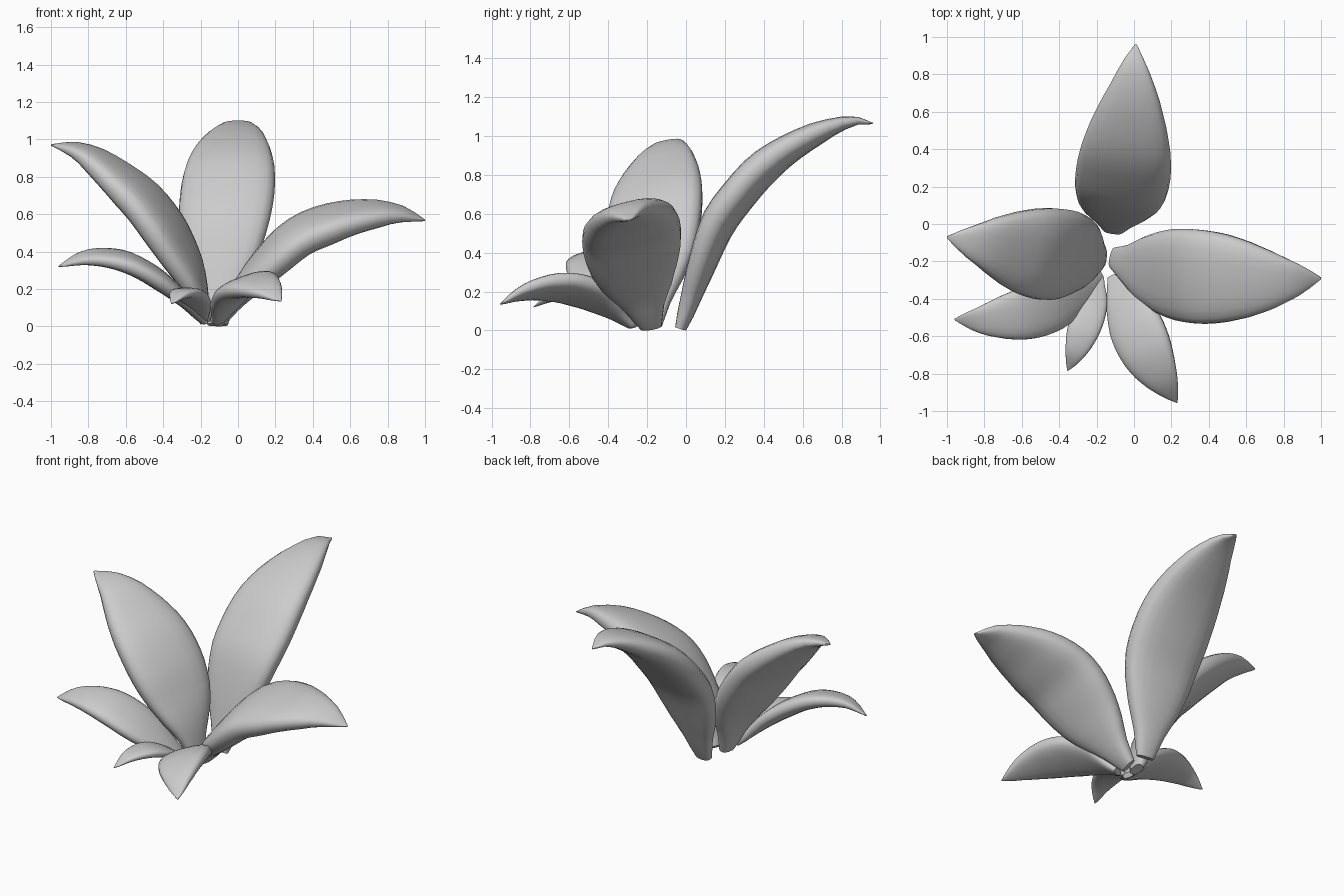
import bpy, bmesh, math
from mathutils import Vector

if "Cube" in bpy.data.objects:
    bpy.data.objects.remove(bpy.data.objects["Cube"])

# width and half thickness (relative to half width) along the leaf
WIDTH = [(0, .22), (.03, .28), (.08, .36), (.2, .69), (.3, .88), (.4, .98), (.5, 1), (.6, .95),
         (.7, .82), (.8, .62), (.9, .36), (.96, .17), (1, .02)]
THICK = [(0, .11), (.03, .15), (.2, .26), (.4, .35), (.6, .345), (.8, .24), (.92, .12), (1, .015)]
STATIONS, SIDES = 22, 20


def lookup(table, t):
    for (a, va), (b, vb) in zip(table, table[1:]):
        if t <= b + 1e-9:
            return va + (vb - va) * (t - a) / (b - a)
    return table[-1][1]


def rounded(v, e):
    return math.copysign(abs(v) ** e, v)


def smooth_path(points, steps=12):
    """Catmull-Rom curve through the points."""
    p = [Vector(q) for q in points]
    p = [2 * p[0] - p[1]] + p + [2 * p[-1] - p[-2]]
    out = []
    for i in range(1, len(p) - 2):
        a, b, c, d = p[i - 1:i + 3]
        for k in range(steps):
            t = k / steps
            out.append(.5 * (2 * b + (c - a) * t + (2 * a - 5 * b + 4 * c - d) * t * t
                             + (3 * b - a - 3 * c + d) * t ** 3))
    return out + [p[-2]]


def resample(path, n):
    """Evenly spaced points along the path."""
    dist = [0]
    for a, b in zip(path, path[1:]):
        dist.append(dist[-1] + (b - a).length)
    out = []
    for i in range(n):
        s = dist[-1] * i / (n - 1)
        j = min(max(k for k in range(len(dist)) if dist[k] <= s + 1e-9), len(path) - 2)
        out.append(path[j].lerp(path[j + 1], (s - dist[j]) / (dist[j + 1] - dist[j])))
    return out


def leaf(name, half_width, roll, spine):
    pts = resample(smooth_path(spine), STATIONS)
    axis = Vector(spine[-1]) - Vector(spine[0])
    flat = axis.cross(Vector((0, 0, 1))).normalized()
    r = math.radians(roll)
    bm = bmesh.new()
    rings = []
    for i, c in enumerate(pts):
        t = i / (STATIONS - 1)
        tan = (pts[min(i + 1, STATIONS - 1)] - pts[max(i - 1, 0)]).normalized()
        side = (flat - tan * flat.dot(tan)).normalized()
        up = side.cross(tan)
        k = r * min(1, t / .25)
        side, up = side * math.cos(k) + up * math.sin(k), up * math.cos(k) - side * math.sin(k)
        w, h = half_width * lookup(WIDTH, t), half_width * lookup(THICK, t)
        ring = []
        for j in range(SIDES):
            # rounded slab section, flatter on the upper face
            a = 2 * math.pi * j / SIDES
            y = rounded(math.sin(a), .75)
            y *= .9 if y > 0 else 1.1
            ring.append(bm.verts.new(c + side * w * rounded(math.cos(a), .8) + up * h * y))
        rings.append(ring)
    for ra, rb in zip(rings, rings[1:]):
        for j in range(SIDES):
            k = (j + 1) % SIDES
            bm.faces.new((ra[j], ra[k], rb[k], rb[j]))
    bm.faces.new(rings[0])
    bm.faces.new(rings[-1])
    bmesh.ops.recalc_face_normals(bm, faces=bm.faces)
    for v in bm.verts:
        v.co.z = max(v.co.z, 0)
    me = bpy.data.meshes.new(name)
    bm.to_mesh(me)
    bm.free()
    ob = bpy.data.objects.new(name, me)
    bpy.context.collection.objects.link(ob)
    bpy.context.view_layer.objects.active = ob
    ob.select_set(True)
    bpy.ops.object.shade_smooth_by_angle(angle=math.radians(60))
    ob.select_set(False)


# three large leaves
leaf("back_leaf", .255, 0, [(-.11, -.03, .01), (-.095, .075, .335), (-.075, .16, .555), (-.06, .25, .685),
     (-.045, .375, .828), (-.03, .515, .935), (-.01, .7, 1.032), (0, .86, 1.08), (.01, .96, 1.065)])
leaf("right_leaf", .26, -15, [(-.11, -.18, .02), (.01, -.23, .185), (.15, -.265, .335), (.32, -.28, .485),
     (.5, -.29, .56), (.675, -.3, .6), (.855, -.3, .607), (1, -.29, .567)])
leaf("left_leaf", .255, 12, [(-.17, -.18, .02), (-.235, -.18, .235), (-.325, -.17, .415), (-.415, -.165, .56),
     (-.53, -.15, .7), (-.74, -.115, .877), (-.875, -.095, .95), (-1, -.07, .97)])
# three small front leaves
leaf("front_left_leaf", .15, 15, [(-.18, -.27, .025), (-.3, -.36, .155), (-.43, -.43, .26), (-.57, -.475, .338),
     (-.7, -.5, .37), (-.83, -.515, .367), (-.96, -.51, .32)])
leaf("front_small_leaf", .09, 0, [(-.18, -.28, .03), (-.205, -.38, .1), (-.24, -.48, .155), (-.275, -.58, .18),
     (-.315, -.69, .17), (-.355, -.785, .12)])
leaf("front_right_leaf", .155, -18, [(-.11, -.28, .025), (-.07, -.38, .11), (-.02, -.48, .18), (.03, -.6, .22),
     (.09, -.73, .225), (.16, -.85, .195), (.23, -.955, .135)])
